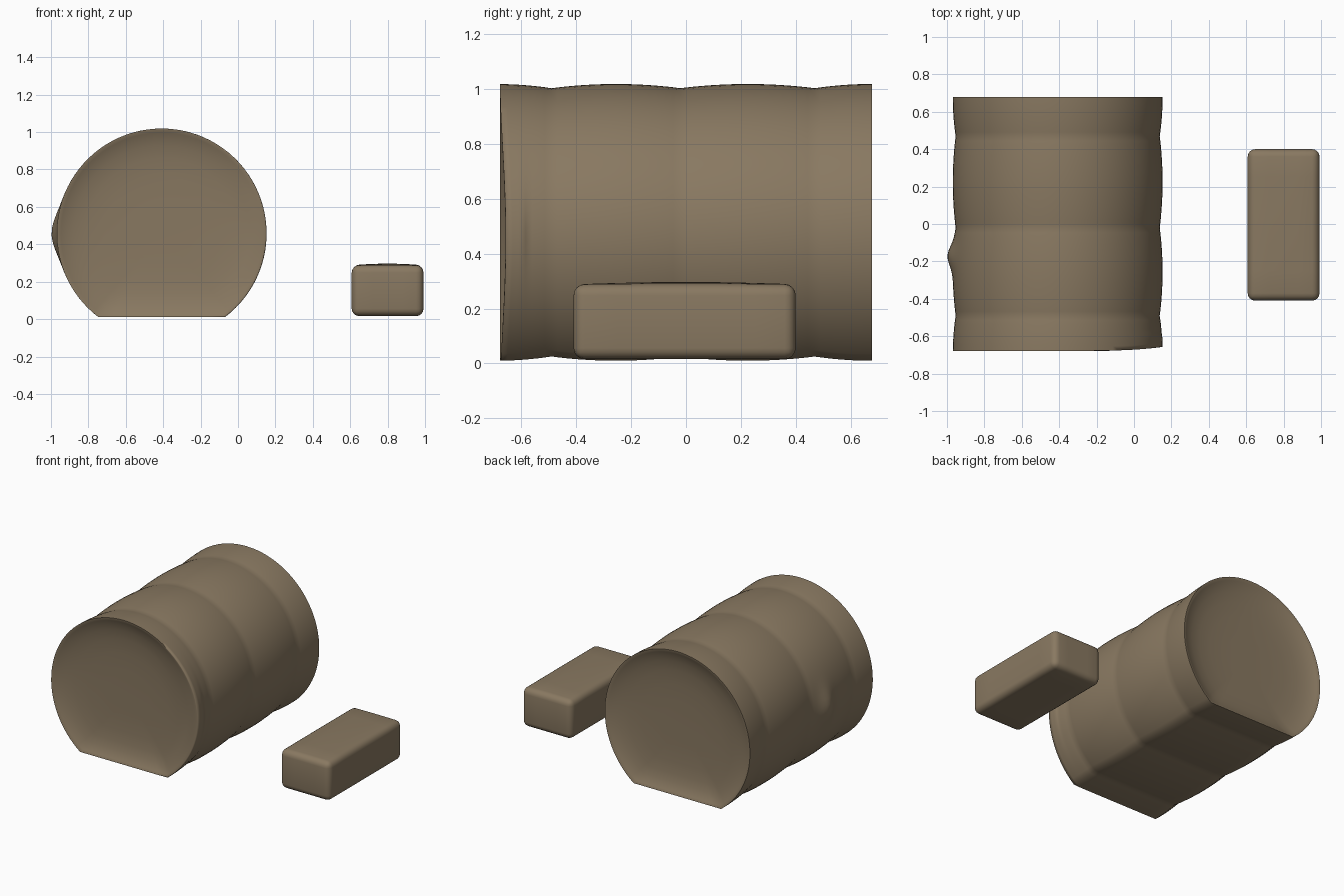
import bpy, bmesh, math

if "Cube" in bpy.data.objects:
    bpy.data.objects.remove(bpy.data.objects["Cube"])

mat = bpy.data.materials.new("dusty_brown")
mat.diffuse_color = (0.25, 0.19, 0.12, 1)
mat.use_nodes = True
mat.node_tree.nodes["Principled BSDF"].inputs["Base Color"].default_value = mat.diffuse_color

CX, CZ = -0.408, 0.458
ARC, FLAT = 72, 10


def outline(r, floor):
    """Circle with a flat foot, as (x, z) points and their angles."""
    h = CZ - floor
    a0 = -math.asin(h / r)
    pts = []
    for i in range(ARC + 1):
        a = a0 + (math.pi - 2 * a0) * i / ARC
        pts.append((r * math.cos(a), r * math.sin(a), a))
    w = r * math.cos(a0)
    for i in range(1, FLAT):
        pts.append((-w + 2 * w * i / FLAT, -h, -math.pi / 2))
    return pts


def finish(name, bm, angle):
    bmesh.ops.recalc_face_normals(bm, faces=bm.faces)
    me = bpy.data.meshes.new(name)
    bm.to_mesh(me)
    bm.free()
    ob = bpy.data.objects.new(name, me)
    bpy.context.collection.objects.link(ob)
    me.materials.append(mat)
    bpy.ops.object.select_all(action='DESELECT')
    bpy.context.view_layer.objects.active = ob
    ob.select_set(True)
    bpy.ops.object.shade_smooth_by_angle(angle=math.radians(angle))
    return ob


# Body: shallow grooves between bulging bands, dished ends
GROOVES = (-0.49, -0.02, 0.47)
STOPS = (-0.9,) + GROOVES + (0.88,)


def pinch(y):
    for a, b in zip(STOPS, STOPS[1:]):
        if a <= y <= b:
            t = (y - a) / (b - a)
            return 1 - math.sin(math.pi * t) ** 0.8
    return 0


dish = [(0.0, 0.625), (0.3, 0.626), (0.55, 0.629), (0.72, 0.636), (0.84, 0.647),
        (0.91, 0.659), (0.96, 0.67), (0.985, 0.677)]
stations = [(s, -y) for s, y in dish[1:]]
stations += [(1, -0.678 + 1.356 * i / 58) for i in range(59)]
stations += [(s, y) for s, y in reversed(dish[1:])]

bm = bmesh.new()
rings = []
for s, y in stations:
    p = pinch(y) if s == 1 else 0
    ring = []
    for x, z, a in outline(0.561 - 0.016 * p, 0.01 + 0.016 * p):
        k = s
        if s == 1:  # faint swelling on the left side
            k += 0.055 * math.exp(-((y + 0.17) / 0.07) ** 2 - ((a - math.pi) / 0.2) ** 2)
        yy = y
        if y < -0.6 and s > 0.9:  # softened right edge at the front
            yy += 0.022 * max(0, math.cos(a)) ** 4 * (s - 0.9) / 0.1
        ring.append(bm.verts.new((CX + x * k, yy, CZ + z * k)))
    rings.append(ring)
for r0, r1 in zip(rings, rings[1:]):
    n = len(r0)
    for i in range(n):
        j = (i + 1) % n
        bm.faces.new((r0[i], r0[j], r1[j], r1[i]))
bm.faces.new(rings[0])
bm.faces.new(rings[-1])
finish("barrel_body", bm, 95)

# Block beside it: rounded brick with a slightly crowned top
bm = bmesh.new()
bmesh.ops.create_cube(bm, size=1)
for v in bm.verts:
    v.co = (0.80 + v.co.x * 0.384, -0.005 + v.co.y * 0.81, 0.152 + v.co.z * 0.272)
bmesh.ops.bevel(bm, geom=bm.edges[:], offset=0.04, segments=4, profile=0.5,
                affect='EDGES')
for axis, mids in ((1, (-0.25, -0.12, 0.0, 0.12, 0.25)), (0, (0.72, 0.80, 0.88))):
    for m in mids:
        no = [0, 0, 0]
        no[axis] = 1
        co = [0, 0, 0]
        co[axis] = m
        bmesh.ops.bisect_plane(bm, geom=bm.verts[:] + bm.edges[:] + bm.faces[:],
                               plane_co=co, plane_no=no)
for v in bm.verts:
    if v.co.z > 0.2:
        u = max(0, 1 - ((v.co.x - 0.8) / 0.19) ** 2)
        w = max(0, 1 - (v.co.y / 0.41) ** 2)
        v.co.z += 0.009 * u * w
finish("side_block", bm, 50)
